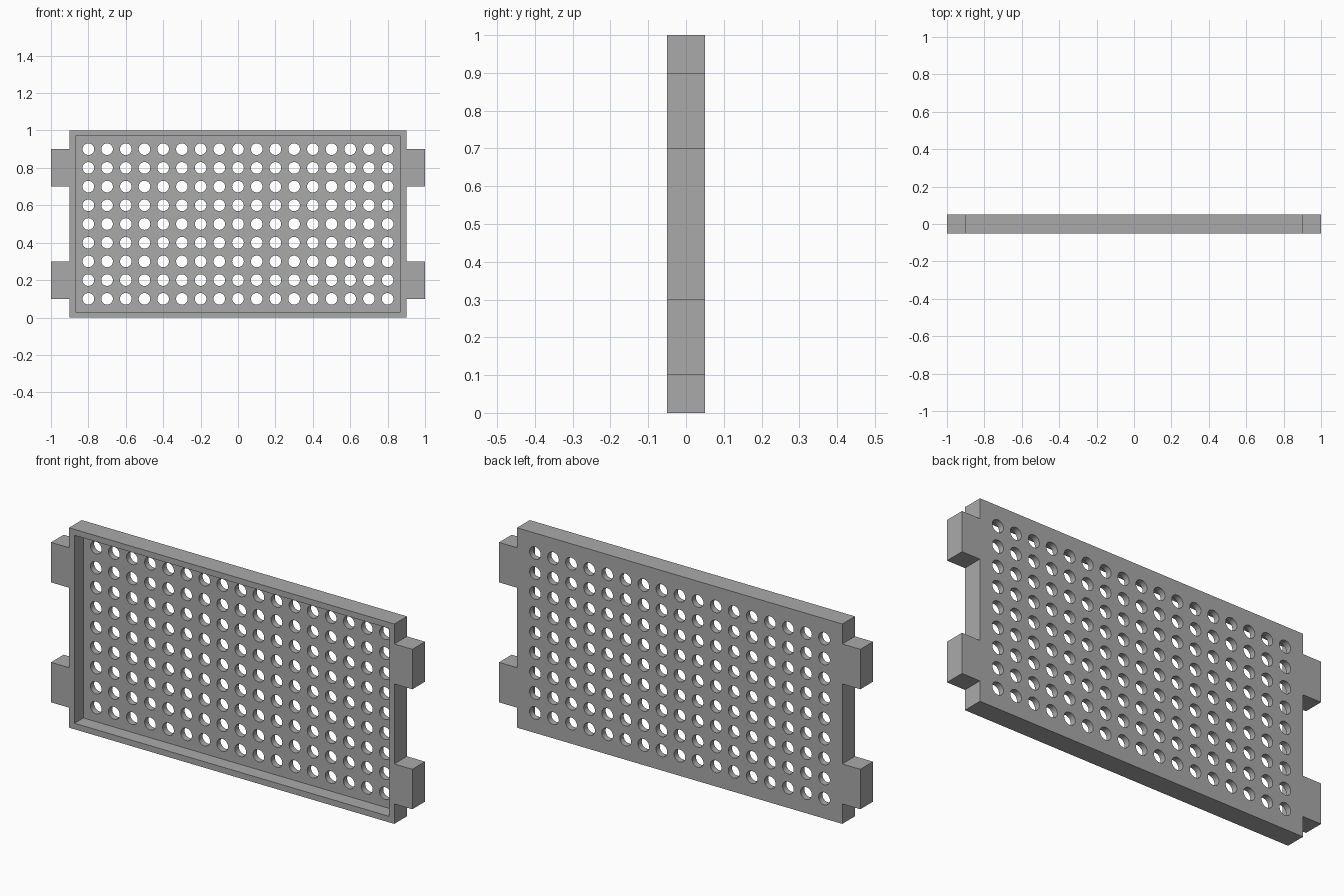
import bpy
import bmesh
from mathutils import Matrix, Vector

cube = bpy.data.objects.get("Cube")
if cube:
    bpy.data.objects.remove(cube, do_unlink=True)

HALF_DEPTH = 0.05
FLOOR_Y = 0.02      # front side of the perforated sheet
RIM = 0.03

grey = bpy.data.materials.new("mid_grey")
grey.use_nodes = True
colour = (0.4, 0.4, 0.4, 1)
grey.diffuse_color = colour
grey.node_tree.nodes["Principled BSDF"].inputs["Base Color"].default_value = colour


def make_object(name, bm):
    bmesh.ops.recalc_face_normals(bm, faces=bm.faces)
    mesh = bpy.data.meshes.new(name)
    bm.to_mesh(mesh)
    bm.free()
    mesh.materials.append(grey)
    obj = bpy.data.objects.new(name, mesh)
    bpy.context.collection.objects.link(obj)
    return obj


# Panel outline with two tabs on each side, extruded through its depth
right_side = [(0.9, 0)]
for low, high in ((0.1, 0.3), (0.7, 0.9)):
    right_side += [(0.9, low), (1, low), (1, high), (0.9, high)]
right_side.append((0.9, 1))
outline = right_side + [(-x, z) for x, z in reversed(right_side)]

bm = bmesh.new()
face = bm.faces.new([bm.verts.new((x, -HALF_DEPTH, z)) for x, z in outline])
extruded = bmesh.ops.extrude_face_region(bm, geom=[face])
moved = [v for v in extruded["geom"] if isinstance(v, bmesh.types.BMVert)]
bmesh.ops.translate(bm, verts=moved, vec=(0, 2 * HALF_DEPTH, 0))
panel = make_object("perforated_panel", bm)

# Cutter for the shallow tray in the front
bm = bmesh.new()
front = -0.2
size = Vector((1.8 - 2 * RIM, FLOOR_Y - front, 1 - 2 * RIM))
place = Matrix.Translation((0, (FLOOR_Y + front) / 2, 0.5))
bmesh.ops.create_cube(bm, size=1, matrix=place @ Matrix.Diagonal(size).to_4x4())
tray_cutter = make_object("tray_cutter", bm)

# Cutter for the grid of round holes
bm = bmesh.new()
turn = Matrix.Rotation(1.5707963, 4, "X")
for column in range(17):
    for row in range(9):
        centre = Matrix.Translation((-0.8 + column * 0.1, 0, 0.1 + row * 0.1))
        bmesh.ops.create_cone(bm, cap_ends=True, segments=32, radius1=0.031,
                              radius2=0.031, depth=0.3, matrix=centre @ turn)
hole_cutter = make_object("hole_cutter", bm)

# Cut the tray, then the holes
bpy.ops.object.select_all(action="DESELECT")
panel.select_set(True)
bpy.context.view_layer.objects.active = panel
for cutter in (tray_cutter, hole_cutter):
    cut = panel.modifiers.new(cutter.name, "BOOLEAN")
    cut.operation = "DIFFERENCE"
    cut.solver = "EXACT"
    cut.object = cutter
    bpy.ops.object.modifier_apply(modifier=cut.name)
    bpy.data.objects.remove(cutter, do_unlink=True)

bpy.ops.object.shade_smooth_by_angle(angle=0.6)
